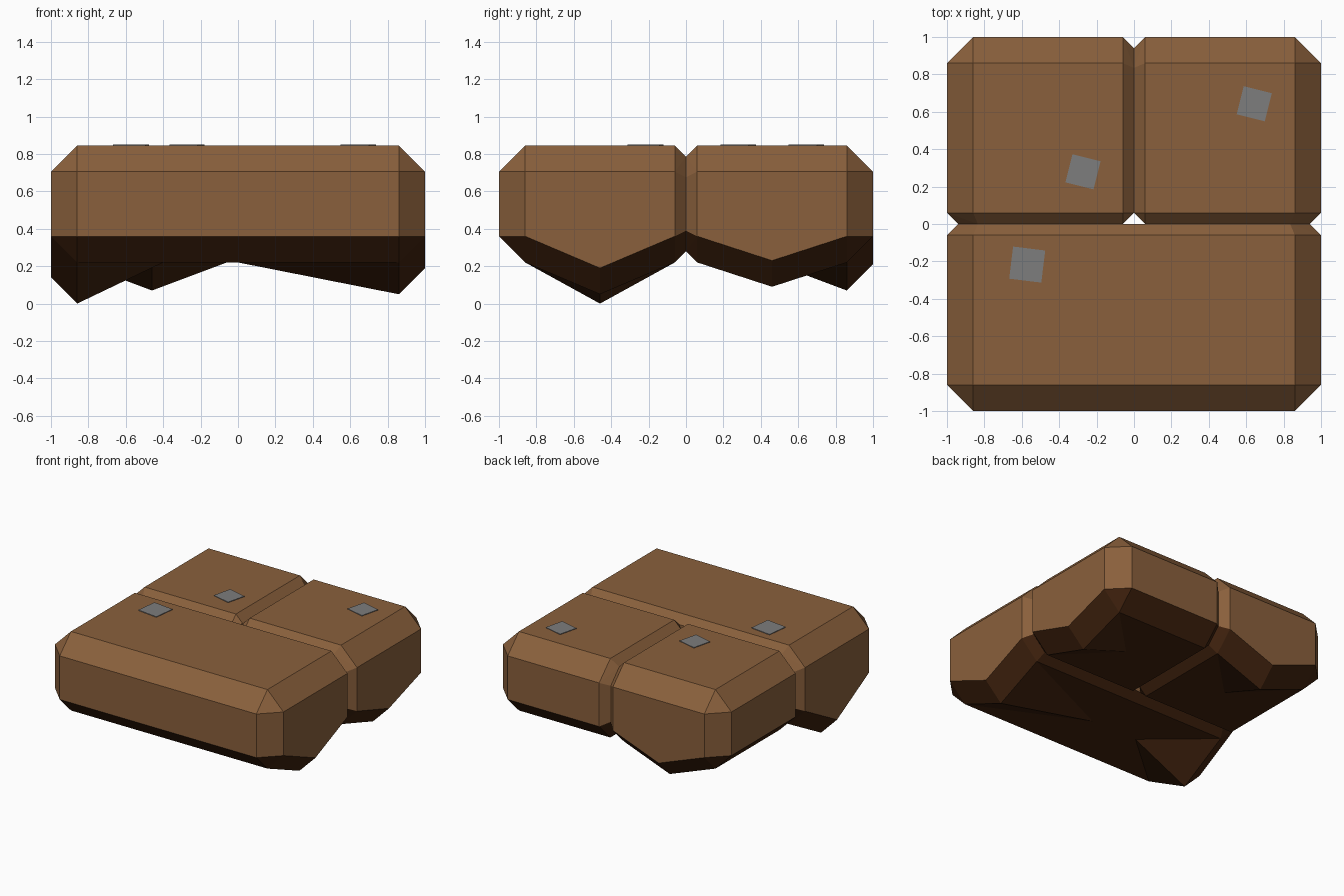
import bpy, bmesh, math
from mathutils import Vector, Matrix

if "Cube" in bpy.data.objects:
    bpy.data.objects.remove(bpy.data.objects["Cube"])

OUT, IN = 0.14, 0.06                 # chamfer on outer edges / along the seams
Z0, Z1 = 0.22, 0.845                 # underside and top of the slabs


def material(name, rgb):
    m = bpy.data.materials.new(name)
    m.diffuse_color = (*rgb, 1)
    m.use_nodes = True
    m.node_tree.nodes["Principled BSDF"].inputs["Base Color"].default_value = m.diffuse_color
    return m


EARTH = material("brown_earth", (0.254, 0.117, 0.045))
DARK = material("dark_underside", (0.054, 0.0168, 0.0044))
GREY = material("grey_pebble", (0.205, 0.205, 0.205))


def hull(name, points, open_top=False):
    """Convex solid; downward-facing faces get the dark colour."""
    bm = bmesh.new()
    for p in points:
        bm.verts.new(p)
    bmesh.ops.convex_hull(bm, input=bm.verts[:])
    bmesh.ops.dissolve_limit(bm, angle_limit=0.01, verts=bm.verts[:], edges=bm.edges[:])
    bmesh.ops.recalc_face_normals(bm, faces=bm.faces[:])
    bm.normal_update()
    if open_top:
        hidden = [f for f in bm.faces if f.normal.z > 0.01]
        bmesh.ops.delete(bm, geom=hidden, context='FACES')
    for f in bm.faces:
        f.material_index = 1 if f.normal.z < -0.1 else 0
    me = bpy.data.meshes.new(name)
    bm.to_mesh(me)
    bm.free()
    me.materials.append(EARTH)
    me.materials.append(DARK)
    ob = bpy.data.objects.new(name, me)
    bpy.context.collection.objects.link(ob)
    return ob


def chamfer(e):
    return OUT if abs(e) > 0.5 else IN


def slab(name, xr, yr):
    """Chamfered block: wide chamfers outside, narrow ones along seams."""
    # each end as (position, direction inward)
    xs = [(xr[0], 1), (xr[1], -1)]
    ys = [(yr[0], 1), (yr[1], -1)]
    pts = [(x + s * chamfer(x), y + t * chamfer(y), z)
           for x, s in xs for y, t in ys for z in (Z0, Z1)]
    for axis, (ends, others) in enumerate(((xs, ys), (ys, xs))):
        for e, _ in ends:
            for o, t in others:
                if chamfer(e) == OUT:
                    ring = [(chamfer(o), OUT)]
                elif chamfer(o) == OUT:
                    ring = [(IN, 0.17), (0.165, IN)]
                else:
                    ring = [(IN, IN)]
                for inset, dz in ring:
                    for z in (Z0 - Z0 + Z0 + dz, Z1 - dz):
                        a, b = e, o + t * inset
                        pts.append((a, b, z) if axis == 0 else (b, a, z))
    return hull(name, pts)


def spike(name, axis, side, mid, depth, ridge_end):
    """Hanging rock wedge on one outer wall, fading inward to a point."""
    pts = []
    for off in (-0.4, 0, 0.4):
        drop = 0 if off else Z0 - depth
        pts += [(side, mid + off, Z0 + OUT - drop),
                (side * (1 - OUT), mid + off, Z0 - drop)]
    pts.append((ridge_end, mid, Z0))
    if axis == 'y':
        pts = [(b, a, z) for a, b, z in pts]
    return hull(name, pts, open_top=True)


def pebble(name, x, y, size, turn):
    bm = bmesh.new()
    bmesh.ops.create_cube(bm, size=1)
    bm.transform(Matrix.Translation((x, y, Z1 + 0.001))
                 @ Matrix.Rotation(math.radians(turn), 4, 'Z')
                 @ Matrix.Diagonal((size, size, 0.008, 1)))
    me = bpy.data.meshes.new(name)
    bm.to_mesh(me)
    bm.free()
    me.materials.append(GREY)
    bpy.context.collection.objects.link(bpy.data.objects.new(name, me))


# Three paving slabs
slab("front_slab", (-1, 1), (-1, 0))
slab("back_left_slab", (-1, 0), (0, 1))
slab("back_right_slab", (0, 1), (0, 1))

# Hanging wedges underneath
spike("front_left_wedge", 'x', -1, -0.46, 0.0, -0.4)
spike("front_right_wedge", 'x', 1, -0.46, 0.05, 0.0)
spike("back_right_wedge", 'x', 1, 0.46, 0.09, 0.46)
spike("back_left_wedge", 'y', 1, -0.46, 0.07, 0.46)

# Flat grey pebbles set in the top
pebble("pebble_back_right", 0.643, 0.643, 0.155, -14)
pebble("pebble_back_left", -0.273, 0.279, 0.155, -14)
pebble("pebble_front", -0.571, -0.217, 0.173, -7)
